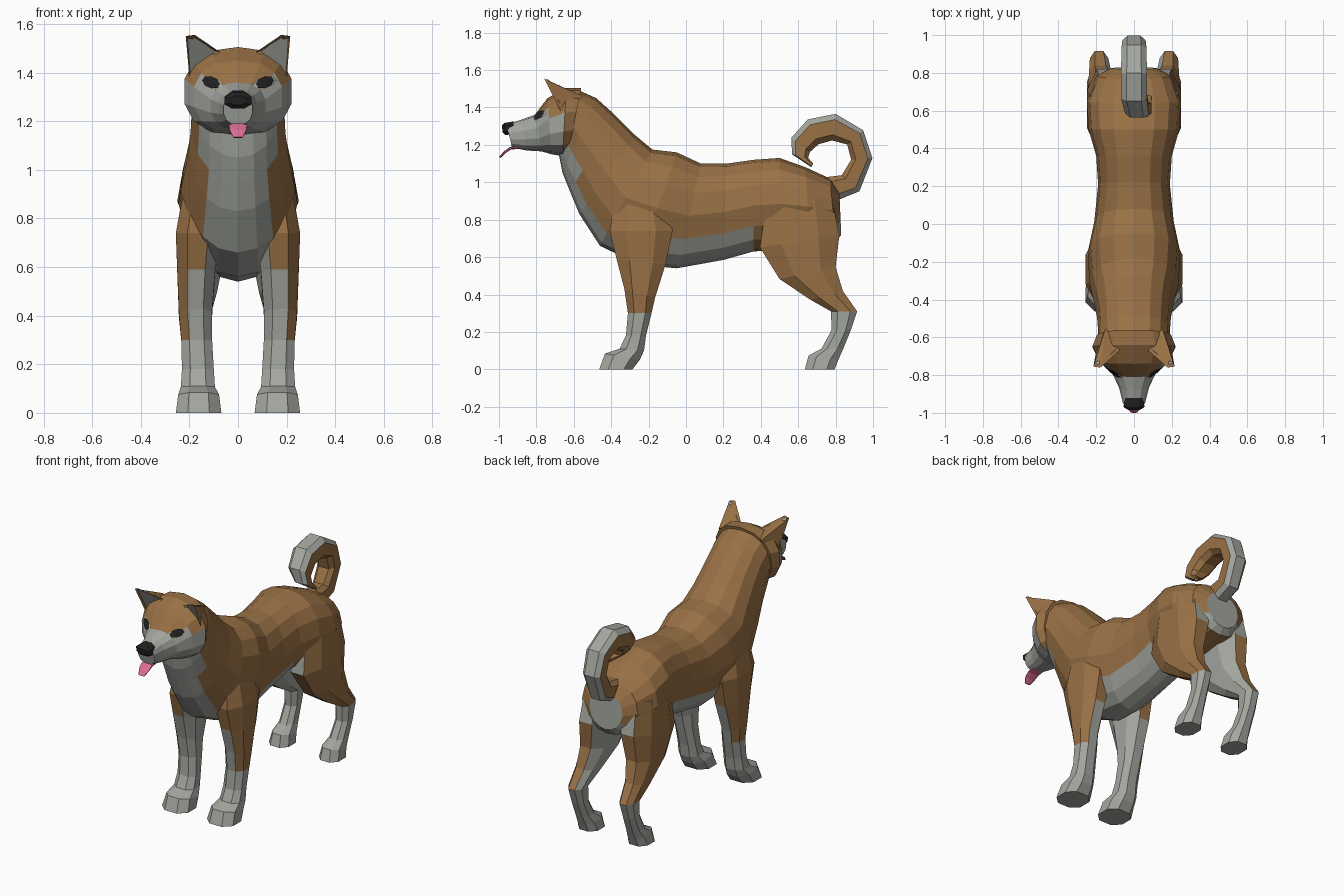
import bpy, bmesh
from math import cos, sin, pi, copysign
from mathutils import Vector
from mathutils.bvhtree import BVHTree

cube = bpy.data.objects.get("Cube")
if cube:
    bpy.data.objects.remove(cube, do_unlink=True)


def make_material(name, colour):
    mat = bpy.data.materials.new(name)
    mat.use_nodes = True
    mat.diffuse_color = (*colour, 1)
    shader = mat.node_tree.nodes["Principled BSDF"]
    shader.inputs["Base Color"].default_value = (*colour, 1)
    shader.inputs["Roughness"].default_value = 0.9
    return mat


MATERIALS = [
    make_material("tan_fur", (0.32, 0.165, 0.06)),
    make_material("pale_fur", (0.37, 0.385, 0.35)),
    make_material("black", (0.015, 0.015, 0.016)),
    make_material("pink", (0.72, 0.15, 0.3)),
]
TAN, PALE, BLACK, PINK = range(4)


def finish(name, bm, mirror=False):
    """Turn a bmesh into a flat shaded object, optionally mirrored across x."""
    mesh = bpy.data.meshes.new(name)
    for mat in MATERIALS:
        mesh.materials.append(mat)
    bm.to_mesh(mesh)
    bm.free()
    obj = bpy.data.objects.new(name, mesh)
    bpy.context.collection.objects.link(obj)
    if mirror:
        obj.modifiers.new("mirror", "MIRROR").use_mirror_merge = False
    return obj


def power(value, exponent):
    return copysign(abs(value) ** exponent, value)


def loft(name, rings, rule, sides=8, phase=0.5, square=0.85, taper=0.0, mirror=False):
    """Skin a tube through rings, each (y, z) to (y, z) across, centre x, half width.
    The rule gets face centre, normal and position across the ring (1 to -1)."""
    bm = bmesh.new()
    loops = []
    for ay, az, by, bz, cx, width in rings:
        a, b = Vector((cx, ay, az)), Vector((cx, by, bz))
        loop = []
        for i in range(sides):
            angle = 2 * pi * (i + phase) / sides
            c = cos(angle)
            w = width * (1 - taper * max(0, -c))
            point = (a + b) / 2 + (a - b) / 2 * power(c, square)
            point.x += w * power(sin(angle), square)
            loop.append(bm.verts.new(point))
        loops.append(loop)
    across = {}
    for first, second in zip(loops, loops[1:]):
        for i in range(sides):
            j = (i + 1) % sides
            face = bm.faces.new((first[i], first[j], second[j], second[i]))
            across[face] = cos(2 * pi * (i + 0.5 + phase) / sides)
    for loop in (loops[0], loops[-1]):
        across[bm.faces.new(loop)] = 0
    bmesh.ops.recalc_face_normals(bm, faces=bm.faces[:])
    for face, u in across.items():
        face.material_index = rule(face.calc_center_median(), face.normal, u)
    return finish(name, bm, mirror)


# Body: neck, chest, belly and rump in one tube
def body_colour(c, n, u):
    throat = c.y < -0.35 and (u < -0.75 or (c.z > 1.0 and u < -0.5))
    belly = -0.4 < c.y < 0.4 and (u < -0.75 or c.z < 0.71)
    seat = c.y > 0.78 and n.y > 0.5 and c.z < 0.93 and abs(c.x) < 0.13
    return PALE if throat or belly or seat else TAN


loft("body", [
    (-0.57, 1.49, -0.68, 1.15, 0, 0.19),
    (-0.48, 1.45, -0.66, 1.05, 0, 0.19),
    (-0.38, 1.36, -0.62, 0.95, 0, 0.195),
    (-0.27, 1.25, -0.57, 0.83, 0, 0.21),
    (-0.18, 1.175, -0.46, 0.66, 0, 0.235),
    (-0.05, 1.16, -0.25, 0.56, 0, 0.245),
    (0.08, 1.1, -0.05, 0.54, 0, 0.21),
    (0.22, 1.1, 0.2, 0.585, 0, 0.19),
    (0.36, 1.12, 0.36, 0.63, 0, 0.2),
    (0.5, 1.13, 0.5, 0.64, 0, 0.24),
    (0.64, 1.08, 0.66, 0.66, 0, 0.25),
    (0.77, 1.02, 0.8, 0.68, 0, 0.2),
    (0.82, 0.95, 0.83, 0.72, 0, 0.12),
], body_colour, sides=16, phase=0, taper=0.25)

# Head and muzzle
head = loft("head", [
    (-0.56, 1.505, -0.63, 1.15, 0, 0.2),
    (-0.64, 1.505, -0.66, 1.14, 0, 0.225),
    (-0.74, 1.45, -0.72, 1.15, 0, 0.185),
    (-0.81, 1.36, -0.77, 1.165, 0, 0.115),
    (-0.88, 1.335, -0.85, 1.17, 0, 0.08),
    (-0.96, 1.31, -0.93, 1.185, 0, 0.06),
], lambda c, n, u: PALE if c.y < -0.65 and c.z < 1.36 else TAN, sides=14, phase=0)

# Nose and tongue
loft("nose", [
    (-0.92, 1.328, -0.93, 1.255, 0, 0.05),
    (-0.97, 1.32, -0.965, 1.25, 0, 0.06),
    (-0.985, 1.305, -0.98, 1.265, 0, 0.035),
], lambda c, n, u: BLACK)
loft("tongue", [
    (-0.86, 1.195, -0.86, 1.18, 0, 0.035),
    (-0.94, 1.19, -0.935, 1.175, 0, 0.04),
    (-0.975, 1.165, -0.965, 1.155, 0, 0.036),
    (-1.0, 1.135, -0.99, 1.13, 0, 0.02),
], lambda c, n, u: PINK)

# Eyes: thin plates laid onto the head surface
surface = BVHTree.FromPolygons([v.co for v in head.data.vertices],
                               [p.vertices[:] for p in head.data.polygons])


def eye_plate(name, x, z, half_width, half_height, lift, colour):
    bm = bmesh.new()

    def on_head(dx, dz):
        origin = Vector((x + dx, -2, z + dz + 0.2 * dx))
        hit, normal, _, _ = surface.ray_cast(origin, Vector((0, 1, 0)))
        if hit is None:
            hit = Vector((origin.x, -0.76, origin.z))
        return bm.verts.new(hit - Vector((0, lift, 0)))

    centre = on_head(0, 0)
    rim = [on_head(half_width * cos(i * pi / 4), half_height * sin(i * pi / 4))
           for i in range(8)]
    for i in range(8):
        face = bm.faces.new((centre, rim[i], rim[(i + 1) % 8]))
        face.material_index = colour
    finish(name, bm, mirror=True)


eye_plate("eye_rims", 0.11, 1.358, 0.05, 0.02, 0.006, PALE)
eye_plate("eyes", 0.111, 1.36, 0.037, 0.025, 0.011, BLACK)

# Ears: forward leaning wedges with a pale inset hollow
bm = bmesh.new()
inner, outer, back, tip_in, tip_out = [bm.verts.new(p) for p in (
    (0.075, -0.67, 1.485), (0.2, -0.67, 1.38), (0.15, -0.55, 1.46),
    (0.178, -0.76, 1.555), (0.215, -0.755, 1.55))]
hollow = bm.faces.new((inner, outer, tip_out, tip_in))
for corners in ((inner, tip_in, back), (tip_in, tip_out, back),
                (tip_out, outer, back), (inner, back, outer)):
    bm.faces.new(corners)
bmesh.ops.recalc_face_normals(bm, faces=bm.faces[:])
bmesh.ops.inset_region(bm, faces=[hollow], thickness=0.014, depth=-0.012)
hollow.material_index = PALE
finish("ears", bm, mirror=True)


# Legs: tan on the outside, pale inside and below
def front_leg_colour(c, n, u):
    return TAN if c.z > 0.32 and c.x > 0.14 + 0.1 * (0.85 - c.z) else PALE


def hind_leg_colour(c, n, u):
    return TAN if c.z > 0.33 and c.x > 0.15 else PALE


loft("front_legs", [
    (-0.38, 0.95, -0.12, 0.97, 0.14, 0.08),
    (-0.42, 0.74, -0.06, 0.74, 0.165, 0.097),
    (-0.38, 0.59, -0.1, 0.56, 0.172, 0.083),
    (-0.335, 0.43, -0.16, 0.38, 0.175, 0.073),
    (-0.315, 0.3, -0.18, 0.3, 0.17, 0.068),
    (-0.325, 0.18, -0.21, 0.18, 0.165, 0.07),
    (-0.36, 0.11, -0.22, 0.1, 0.165, 0.075),
    (-0.44, 0.085, -0.24, 0.05, 0.162, 0.09),
    (-0.47, 0, -0.28, 0, 0.162, 0.1),
], front_leg_colour, mirror=True)
loft("hind_legs", [
    (0.42, 0.9, 0.79, 0.92, 0.14, 0.1),
    (0.38, 0.65, 0.835, 0.72, 0.15, 0.105),
    (0.49, 0.48, 0.81, 0.55, 0.165, 0.085),
    (0.66, 0.37, 0.845, 0.42, 0.178, 0.065),
    (0.77, 0.31, 0.92, 0.31, 0.185, 0.052),
    (0.775, 0.21, 0.885, 0.21, 0.185, 0.048),
    (0.72, 0.11, 0.845, 0.11, 0.182, 0.052),
    (0.65, 0.075, 0.82, 0.05, 0.18, 0.065),
    (0.63, 0, 0.8, 0, 0.18, 0.075),
], hind_leg_colour, mirror=True)

# Curled tail: pale along the outer rim
loft("tail", [
    (0.81, 0.9, 0.74, 1.03, 0, 0.06),
    (0.93, 0.95, 0.83, 1.04, 0, 0.06),
    (1.0, 1.13, 0.88, 1.12, 0, 0.065),
    (0.95, 1.28, 0.86, 1.2, 0, 0.07),
    (0.8, 1.37, 0.78, 1.22, 0, 0.072),
    (0.65, 1.34, 0.71, 1.2, 0, 0.072),
    (0.56, 1.24, 0.665, 1.16, 0.015, 0.065),
    (0.565, 1.15, 0.655, 1.13, 0.045, 0.05),
    (0.67, 1.08, 0.68, 1.1, 0.08, 0.015),
], lambda c, n, u: PALE if u > 0.5 else TAN, square=0.65)
